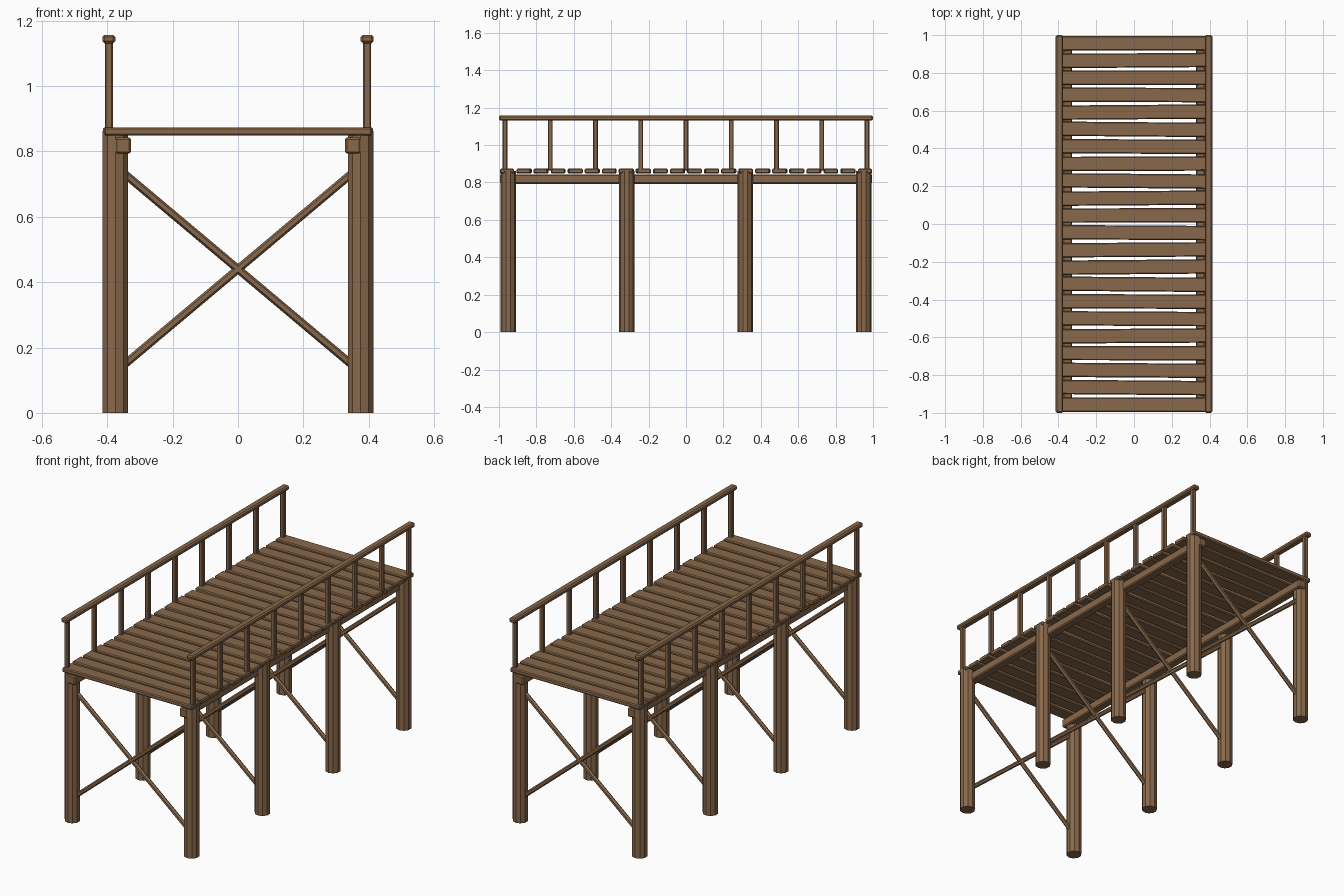
import bpy, math, random
from mathutils import Vector

if "Cube" in bpy.data.objects:
    bpy.data.objects.remove(bpy.data.objects["Cube"])

random.seed(4)

wood = bpy.data.materials.new("brown wood")
wood.diffuse_color = (0.25, 0.14, 0.07, 1)
wood.use_nodes = True
wood.node_tree.nodes["Principled BSDF"].inputs["Base Color"].default_value = wood.diffuse_color


def beam(name, center, size, bevel, yaw=0.0):
    """Box with chamfered edges."""
    bpy.ops.mesh.primitive_cube_add(size=1, location=center)
    ob = bpy.context.object
    ob.name = name
    ob.scale = size
    bpy.ops.object.transform_apply(location=False, rotation=False, scale=True)
    ob.rotation_euler.z = yaw
    ob.data.materials.append(wood)
    mod = ob.modifiers.new("chamfer", 'BEVEL')
    mod.width = bevel
    mod.segments = 1
    return ob


def pole(name, a, b, radius, sides):
    """Low-poly round pole between two points."""
    a, b = Vector(a), Vector(b)
    d = b - a
    bpy.ops.mesh.primitive_cylinder_add(vertices=sides, radius=radius,
                                        depth=d.length, location=(a + b) / 2)
    ob = bpy.context.object
    ob.name = name
    ob.rotation_euler = d.to_track_quat('Z', 'Y').to_euler() if abs(d.x) > 1e-6 else (0, 0, 0)
    ob.data.materials.append(wood)
    return ob


# Deck planks, slightly uneven
for i in range(22):
    y = -0.957 + i * 1.914 / 21
    end = i in (0, 21)
    beam("deck_plank", (0 if end else random.uniform(-0.004, 0.004), y, 0.861),
         (0.82, 0.076, 0.025), 0.005,
         0 if end else random.uniform(-0.01, 0.01))

# Four frames: a pair of posts with crossed braces
for y in (-0.951, -0.317, 0.317, 0.951):
    for s in (-1, 1):
        pole("support_post", (s * 0.375, y, 0), (s * 0.375, y, 0.862), 0.041, 10)
        pole("cross_brace", (-0.375, y, 0.44 - s * 0.315),
             (0.375, y, 0.44 + s * 0.315), 0.0125, 6)

# Long stringers, handrails and balusters on both sides
for s in (-1, 1):
    beam("stringer", (s * 0.352, 0, 0.818), (0.05, 1.99, 0.05), 0.006)
    beam("handrail", (s * 0.395, 0, 1.144), (0.04, 2.0, 0.026), 0.007)
    for i in range(9):
        beam("baluster", (s * 0.395, -0.968 + i * 0.242, 1.0),
             (0.025, 0.025, 0.27), 0.004)
